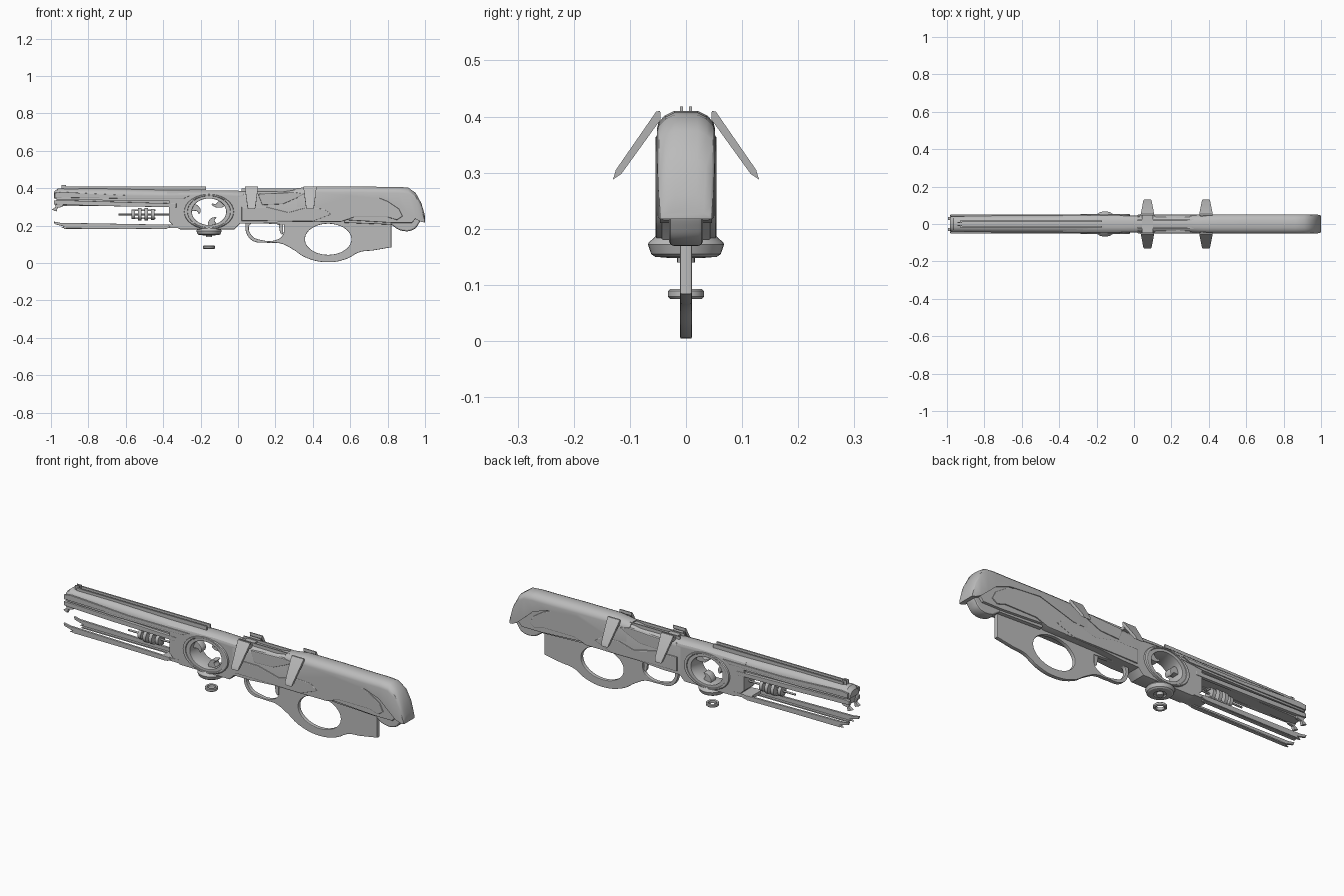
import bpy, bmesh, math
from mathutils import Matrix

cube = bpy.data.objects.get("Cube")
if cube:
    bpy.data.objects.remove(cube, do_unlink=True)

grey = bpy.data.materials.new("gunmetal grey")
grey.use_nodes = True
COLOUR = (0.5, 0.5, 0.5, 1)
grey.diffuse_color = COLOUR
grey.node_tree.nodes["Principled BSDF"].inputs["Base Color"].default_value = COLOUR


def finish(obj, angle=30):
    obj.data.materials.clear()
    obj.data.materials.append(grey)
    bpy.ops.object.select_all(action='DESELECT')
    obj.select_set(True)
    bpy.context.view_layer.objects.active = obj
    bpy.ops.object.shade_smooth_by_angle(angle=math.radians(angle))
    return obj


def from_bmesh(name, bm):
    bmesh.ops.recalc_face_normals(bm, faces=bm.faces)
    mesh = bpy.data.meshes.new(name)
    bm.to_mesh(mesh)
    bm.free()
    obj = bpy.data.objects.new(name, mesh)
    bpy.context.collection.objects.link(obj)
    return finish(obj)


def plate(name, loops, half, bevel=0.004, y=0.0, smooth=False):
    """Side profile with optional holes, extruded across y."""
    curve = bpy.data.curves.new(name, 'CURVE')
    curve.dimensions = '2D'
    curve.fill_mode = 'BOTH'
    curve.resolution_u = 6
    curve.extrude = half - bevel
    curve.bevel_depth = bevel
    curve.bevel_resolution = 1
    curve.offset = -bevel
    for loop in loops:
        spline = curve.splines.new('BEZIER')
        spline.bezier_points.add(len(loop) - 1)
        spline.use_cyclic_u = True
        for bp, p in zip(spline.bezier_points, loop):
            bp.co = (p[0], p[1], 0)
            soft = smooth and len(p) == 2
            bp.handle_left_type = bp.handle_right_type = 'AUTO' if soft else 'VECTOR'
    obj = bpy.data.objects.new(name, curve)
    bpy.context.collection.objects.link(obj)
    obj.location.y = y
    obj.rotation_euler.x = math.pi / 2
    bpy.ops.object.select_all(action='DESELECT')
    obj.select_set(True)
    bpy.context.view_layer.objects.active = obj
    bpy.ops.object.convert(target='MESH')
    return finish(bpy.context.object)


def ellipse(cx, cz, rx, rz, n=32):
    steps = [math.tau * i / n for i in range(n)]
    return [(cx + rx * math.cos(a), cz + rz * math.sin(a)) for a in steps]


def shell(name, stations):
    """Round-topped hull through (x, half width, bottom, top) stations."""
    bm = bmesh.new()
    rings = []
    for x, w, low, top in stations:
        r = min(0.032, (top - low) * 0.8)
        half = [(w, low), (w, top - r), (w * 0.93, top - r * 0.6),
                (w * 0.72, top - r * 0.25), (w * 0.4, top)]
        ring = half + [(-y, z) for y, z in reversed(half)]
        rings.append([bm.verts.new((x, y, z)) for y, z in ring])
    for a, b in zip(rings, rings[1:]):
        for i in range(len(a)):
            j = (i + 1) % len(a)
            bm.faces.new((a[i], a[j], b[j], b[i]))
    bm.faces.new(rings[0])
    bm.faces.new(rings[-1])
    return from_bmesh(name, bm)


def lathe(name, profile, centre, along_x=False, n=32):
    """Turn an (radius, height) closed profile about z or x."""
    bm = bmesh.new()
    verts = [bm.verts.new((r, 0, h)) for r, h in profile]
    edges = [bm.edges.new((verts[i - 1], v)) for i, v in enumerate(verts)]
    bmesh.ops.spin(bm, geom=verts + edges, angle=math.tau, steps=n,
                   axis=(0, 0, 1), cent=(0, 0, 0), use_merge=True)
    bmesh.ops.remove_doubles(bm, verts=bm.verts, dist=0.0001)
    if along_x:
        bm.transform(Matrix.Rotation(math.pi / 2, 4, 'Y'))
    bm.transform(Matrix.Translation(centre))
    return from_bmesh(name, bm)


def box(name, x0, x1, y0, y1, z0, z1):
    bm = bmesh.new()
    bmesh.ops.create_cube(bm, size=1)
    bm.transform(Matrix.Translation(((x0 + x1) / 2, (y0 + y1) / 2, (z0 + z1) / 2))
                 @ Matrix.Diagonal((x1 - x0, y1 - y0, z1 - z0, 1)))
    return from_bmesh(name, bm)


# Stock: outer shell over two stepped inner layers
shell("stock_shell", [(0.30, .046, .30, .398), (0.40, .051, .30, .41), (0.60, .052, .36, .41),
                      (0.78, .052, .345, .407), (0.86, .052, .315, .407), (0.91, .052, .27, .403),
                      (0.95, .052, .235, .375), (0.98, .050, .22, .32), (0.998, .046, .217, .26),
                      (1.0, .043, .217, .23)])
plate("stock_middle_layer", [[(.36, .22), (.55, .22), (.62, .245), (.80, .245), (.85, .23),
                              (.88, .25), (.86, .29), (.80, .33), (.70, .37), (.36, .38)]], .049)
plate("stock_inner_layer", [[(.40, .24), (.82, .215), (.93, .215), (.96, .25), (.93, .33),
                             (.85, .37), (.40, .37)]], .044)
plate("stock_heel", [[(.81, .23), (.84, .19), (.88, .172), (.93, .175), (.96, .20), (.97, .24)]],
      .03, .008, smooth=True)
plate("grip_mount", [[(.56, .24), (.57, .215), (.82, .205), (.82, .24)]], .03)

# Middle body
shell("middle_body", [(0.0, .044, .21, .385), (0.10, .046, .21, .385), (0.24, .046, .22, .383),
                      (0.34, .047, .22, .398), (0.44, .047, .22, .40)])
plate("middle_upper_panel", [[(.11, .36), (.13, .31), (.24, .315), (.31, .345), (.36, .37),
                              (.30, .378), (.11, .37)]], .05)
plate("middle_lower_panel", [[(.02, .225), (.13, .225), (.40, .222), (.50, .26), (.46, .29),
                              (.36, .295), (.27, .27), (.15, .30), (.02, .30)]], .051)

# Thin grip and trigger guard with two finger holes
plate("grip_and_guard", [
    [(.04, .225, 1), (.045, .16), (.08, .118), (.16, .108), (.23, .104), (.29, .075),
     (.36, .03), (.48, .004), (.58, .022), (.65, .058), (.72, .067, 1), (.82, .084, 1),
     (.82, .23, 1)],
    [(.06, .20), (.075, .145), (.12, .124), (.20, .122), (.24, .15), (.245, .205, 1),
     (.08, .215, 1)],
    ellipse(.482, .127, .124, .083)], .0105, .003, smooth=True)
plate("trigger", [[(.215, .22), (.225, .16), (.235, .15), (.242, .16), (.24, .22)]], .007, .002)

# Receiver with oval opening
plate("receiver", [[(-.37, .37), (-.37, .225), (-.34, .195), (-.31, .18), (-.02, .18), (.015, .215),
                    (.03, .225), (.03, .37)], ellipse(-.155, .274, .10, .077)], .044)
plate("opening_rim", [ellipse(-.155, .274, .133, .094), ellipse(-.155, .274, .114, .084)],
      .054, .006)
plate("opening_inner_rim", [ellipse(-.155, .274, .118, .087), ellipse(-.155, .274, .092, .071)],
      .049, .003)
for k in range(3):
    # Curved claws reaching into the opening
    a0 = math.tau * k / 3 + 0.5
    arc = [(r, a0 + t) for r, t in ((1.0, 0), (.55, .1), (.48, .6), (.58, .8), (.66, .5), (1.0, .42))]
    plate("opening_claw", [[(-.155 + .096 * r * math.cos(a), .274 + .074 * r * math.sin(a))
                            for r, a in arc]], .02, .003, smooth=True)
shell("receiver_cover", [(-.38, .047, .355, .388), (-.10, .047, .362, .388), (.02, .046, .355, .386)])

# Round cap and separate ring under the receiver
lathe("bottom_cap", [(0, .19), (.05, .19), (.066, .176), (.068, .172), (.062, .155), (.055, .15),
                     (.03, .148), (.028, .155), (0, .155)], (-.155, 0, 0))
lathe("bottom_cap_hub", [(0, .16), (.016, .16), (.016, .14), (0, .14)], (-.155, 0, 0), n=16)
lathe("loose_ring", [(.02, .077), (.028, .075), (.032, .079), (.032, .089), (.028, .093),
                     (.02, .091)], (-.155, 0, 0))

# Barrel housing: top hull, side strips, lower strips and nose
shell("barrel_top", [(-.985, .036, .345, .38), (-.965, .044, .34, .397), (-.70, .046, .335, .397),
                     (-.37, .046, .335, .39), (-.16, .046, .355, .388)])
box("barrel_core", -.97, -.36, -.028, .028, .305, .345)
for s in (-1, 1):
    plate("barrel_side_strip", [[(-.98, .375), (-.94, .38), (-.60, .362), (-.25, .362),
                                 (-.29, .345), (-.60, .345), (-.98, .35)]], .005, .002, s * .046)
    plate("barrel_lower_strip", [[(-.985, .335), (-.93, .335), (-.33, .318), (-.33, .298),
                                  (-.70, .304), (-.95, .312), (-.985, .315)]], .009, .002, s * .037)
    plate("nose_hook", [[(-.985, .32), (-.93, .32), (-.94, .30), (-.965, .295), (-.97, .275),
                         (-.995, .285), (-.975, .30)]], .008, .002, s * .03)
    plate("lower_rail", [[(-.985, .222), (-.95, .215), (-.37, .205), (-.36, .19), (-.39, .182),
                          (-.95, .186), (-.93, .195), (-.98, .208)]], .006, .002, s * .043)
    box("lower_rail_lip", -.93, -.38, s * .034 - .01, s * .034 + .01, .182, .188)
    box("top_rail", -.93, -.17, s * .014 - .004, s * .014 + .004, .39, .41)
    box("front_sight_prong", -.945, -.92, s * .008 - .003, s * .008 + .003, .395, .418)
    box("rear_top_rail", .02, .36, s * .02 - .003, s * .02 + .003, .378, .398)
box("rail_joint", -.41, -.31, -.045, .045, .188, .205)

# Spool mechanism in the barrel gap
lathe("spool_rod", [(0, -.64), (.005, -.64), (.005, -.36), (0, -.36)], (0, 0, .26), True, 12)
for x, r in ((-.56, .026), (-.525, .034), (-.49, .034), (-.455, .03)):
    lathe("spool_disc", [(0, x - .009), (r, x - .009), (r, x + .009), (0, x + .009)],
          (0, 0, .26), True, 20)
for z in (.238, .282):
    box("spool_bar", -.57, -.44, -.012, .012, z - .004, z + .004)

# Four swept side fins
for x in (.072, .385):
    for s in (-1, 1):
        bm = bmesh.new()
        section = []
        for y, z, w in ((.046, .41, .036), (.053, .409, .036), (.125, .305, .022),
                        (.13, .288, .018), (.115, .298, .022), (.045, .395, .034)):
            section.append([bm.verts.new((x + d * w, s * y, z)) for d in (-1, 1)])
        for i, (a, b) in enumerate(section):
            c, d = section[i - 1]
            bm.faces.new((a, b, d, c))
        for side in (0, 1):
            bm.faces.new([p[side] for p in section])
        from_bmesh("side_fin", bm)
    box("fin_bracket", x - .03, x + .03, -.05, .05, .375, .392)
